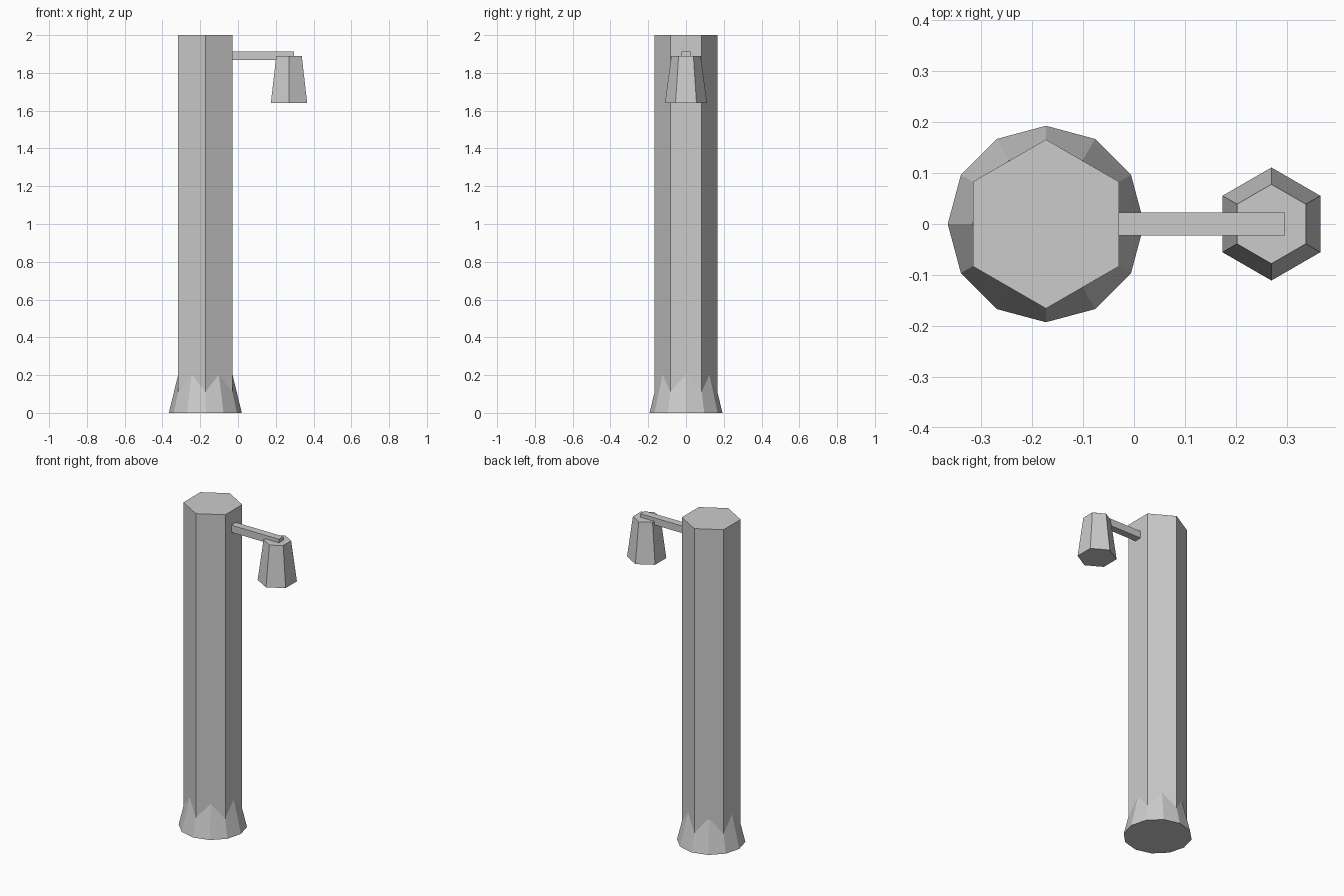
import bpy, bmesh, math
from mathutils import Matrix

if "Cube" in bpy.data.objects:
    bpy.data.objects.remove(bpy.data.objects["Cube"])

grey = bpy.data.materials.new("plain grey")
grey.diffuse_color = (0.6, 0.6, 0.6, 1)
grey.use_nodes = True
grey.node_tree.nodes["Principled BSDF"].inputs["Base Color"].default_value = grey.diffuse_color


def finish(name, bm):
    mesh = bpy.data.meshes.new(name)
    bm.to_mesh(mesh)
    bm.free()
    mesh.materials.append(grey)
    obj = bpy.data.objects.new(name, mesh)
    bpy.context.collection.objects.link(obj)
    return obj


def frustum(name, sides, r_bottom, r_top, z0, z1, x):
    """Flat-faced capped prism or cone with a corner on the +y axis."""
    bm = bmesh.new()
    rings = []
    for r, z in ((r_bottom, z0), (r_top, z1)):
        angles = [math.pi / 2 + math.tau * i / sides for i in range(sides)]
        rings.append([bm.verts.new((x + r * math.cos(a), r * math.sin(a), z)) for a in angles])
    low, high = rings
    bm.faces.new(low[::-1])
    bm.faces.new(high)
    for i in range(sides):
        j = (i + 1) % sides
        bm.faces.new((low[i], low[j], high[j], high[i]))
    return finish(name, bm)


def box(name, x0, x1, y0, y1, z0, z1):
    bm = bmesh.new()
    place = Matrix.Translation(((x0 + x1) / 2, (y0 + y1) / 2, (z0 + z1) / 2))
    size = Matrix.Diagonal((x1 - x0, y1 - y0, z1 - z0, 1))
    bmesh.ops.create_cube(bm, size=1, matrix=place @ size)
    return finish(name, bm)


# Hexagonal post, with a flared foot that meets it in pointed teeth
frustum("post", 6, 0.166, 0.166, 0.01, 2.0, -0.173)
frustum("flared_foot", 12, 0.193, 0.1445, 0.0, 0.2, -0.173)

# Bracket arm and hanging lamp
box("arm", -0.04, 0.297, -0.0225, 0.0225, 1.868, 1.912)
frustum("lamp", 6, 0.111, 0.078, 1.64, 1.89, 0.27)
